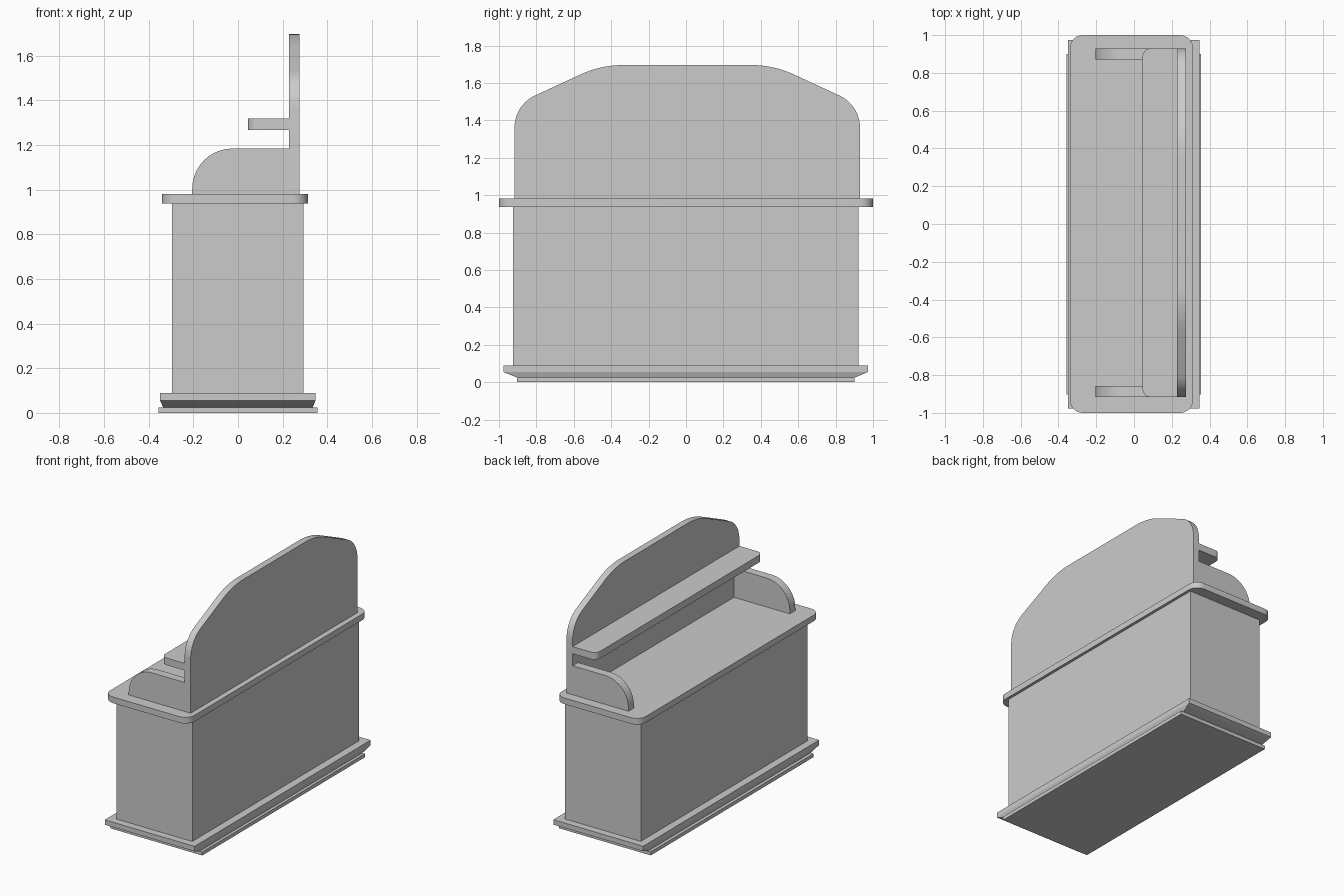
import bpy, bmesh, math
from mathutils import Vector

if "Cube" in bpy.data.objects:
    bpy.data.objects.remove(bpy.data.objects["Cube"])


def outline(points, steps=10):
    """Points are (a, b, tangent length); a length above 0 rounds that corner."""
    result = []
    for i, (a, b, t) in enumerate(points):
        p = Vector((a, b, 0))
        if t == 0:
            result.append(p)
            continue
        u = (Vector((*points[i - 1][:2], 0)) - p).normalized()
        v = (Vector((*points[(i + 1) % len(points)][:2], 0)) - p).normalized()
        half = u.angle(v) / 2
        radius = t * math.tan(half)
        centre = p + (u + v).normalized() * t / math.cos(half)
        start, end = (p + u * t - centre).normalized(), (p + v * t - centre).normalized()
        result += [centre + start.slerp(end, k / steps) * radius for k in range(steps + 1)]
    return result


def extrude_outline(name, points, axis, low, high):
    """Extrude a 2D outline along an axis (x: yz outline, y: xz, z: xy)."""
    place = {"x": lambda p, d: (d, p.x, p.y),
             "y": lambda p, d: (p.x, d, p.y),
             "z": lambda p, d: (p.x, p.y, d)}[axis]
    bm = bmesh.new()
    rings = [[bm.verts.new(place(p, d)) for p in outline(points)] for d in (low, high)]
    n = len(rings[0])
    bm.faces.new(rings[0])
    bm.faces.new(rings[1][::-1])
    for i in range(n):
        j = (i + 1) % n
        bm.faces.new((rings[0][i], rings[0][j], rings[1][j], rings[1][i]))
    return finish(name, bm)


def box(name, x, y, z, taper=None):
    """Box from ranges; taper gives different half sizes for the bottom face."""
    bm = bmesh.new()
    bmesh.ops.create_cube(bm, size=1)
    for v in bm.verts:
        bottom = v.co.z < 0
        v.co = [r[0] if c < 0 else r[1] for c, r in zip(v.co, (x, y, z))]
        if taper and bottom:
            v.co.x = math.copysign(taper[0], v.co.x)
            v.co.y = math.copysign(taper[1], v.co.y)
    return finish(name, bm)


def finish(name, bm):
    bmesh.ops.recalc_face_normals(bm, faces=bm.faces)
    mesh = bpy.data.meshes.new(name)
    bm.to_mesh(mesh)
    bm.free()
    obj = bpy.data.objects.new(name, mesh)
    bpy.context.collection.objects.link(obj)
    bpy.ops.object.select_all(action="DESELECT")
    obj.select_set(True)
    bpy.context.view_layer.objects.active = obj
    bpy.ops.object.shade_smooth_by_angle(angle=math.radians(30))
    return obj


# Base: foot plate, bevelled plinth and moulding
box("foot_plate", (-0.357, 0.355), (-0.903, 0.9), (0, 0.025))
box("plinth_bevel", (-0.349, 0.347), (-0.977, 0.973), (0.025, 0.055), taper=(0.335, 0.903))
box("plinth", (-0.349, 0.347), (-0.977, 0.973), (0.055, 0.09))

# Cabinet body
box("body", (-0.295, 0.293), (-0.925, 0.922), (0.09, 0.94))

# Counter top with rounded corners
r = 0.07
extrude_outline("counter_top", [(-0.34, -1, r), (0.313, -1, r), (0.313, 1, r), (-0.34, 1, r)],
                "z", 0.938, 0.981)

# Back panel with an arched silhouette
left, right, r = -0.917, 0.93, 0.12
extrude_outline("back_panel", [
    (left, 0.981, 0), (right, 0.981, 0), (right, 1.482, r), (0.468, 1.696, r),
    (-0.455, 1.696, r), (left, 1.482, r)], "x", 0.228, 0.275)

# Shelf with rounded front corners
r = 0.045
extrude_outline("shelf", [(0.045, left, r), (0.228, left, 0), (0.228, right, 0), (0.045, right, r)],
                "z", 1.268, 1.318)

# Side rails with a rounded front shoulder
for name, low, high in (("left_rail", left, left + 0.06), ("right_rail", right - 0.06, right)):
    extrude_outline(name, [(-0.205, 0.981, 0), (0.228, 0.981, 0), (0.228, 1.184, 0),
                           (-0.205, 1.184, 0.18)], "y", low, high)
